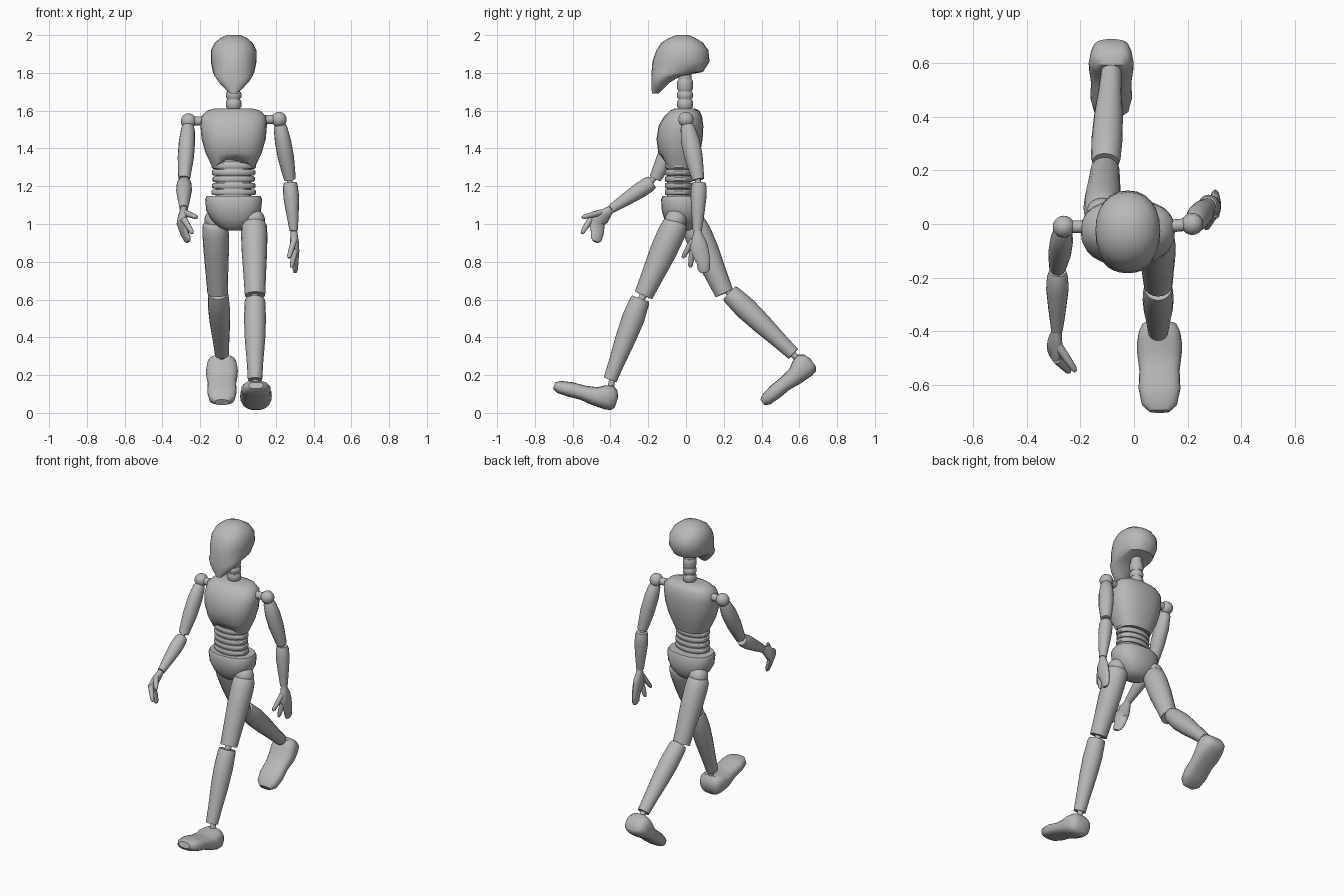
import bpy, bmesh, math
from mathutils import Vector, Matrix

default = bpy.data.objects.get("Cube")
if default:
    bpy.data.objects.remove(default, do_unlink=True)

grey = bpy.data.materials.new("plain grey")
grey.use_nodes = True
grey.diffuse_color = (0.48, 0.48, 0.48, 1)
grey.node_tree.nodes["Principled BSDF"].inputs["Base Color"].default_value = grey.diffuse_color


def finish(name, bm, smooth=True):
    bmesh.ops.recalc_face_normals(bm, faces=bm.faces)
    mesh = bpy.data.meshes.new(name)
    bm.to_mesh(mesh)
    bm.free()
    ob = bpy.data.objects.new(name, mesh)
    bpy.context.collection.objects.link(ob)
    mesh.materials.append(grey)
    if smooth:
        shade(ob)
    return ob


def activate(ob):
    bpy.ops.object.select_all(action='DESELECT')
    ob.select_set(True)
    bpy.context.view_layer.objects.active = ob


def shade(ob):
    activate(ob)
    bpy.ops.object.shade_smooth_by_angle(angle=math.radians(42))


def oval(center, a, b, power=2.0, n=20):
    """Ring of points on a superellipse with half-axes a and b."""
    pts = []
    for i in range(n):
        t = math.tau * i / n
        c, s = math.cos(t), math.sin(t)
        pts.append(center + a * math.copysign(abs(c) ** (2 / power), c)
                   + b * math.copysign(abs(s) ** (2 / power), s))
    return pts


def loft(name, rings):
    bm = bmesh.new()
    rows = [[bm.verts.new(p) for p in ring] for ring in rings]
    n = len(rows[0])
    for lo, hi in zip(rows, rows[1:]):
        for i in range(n):
            j = (i + 1) % n
            bm.faces.new((lo[i], lo[j], hi[j], hi[i]))
    bm.faces.new(rows[0])
    bm.faces.new(rows[-1])
    return finish(name, bm)


def stack(name, rows, x=-0.023, power=2.0, n=24, arch=0):
    """Loft upwards; each row is z, front y, back y, half width."""
    rings = [oval(Vector((x, (f + b) / 2, z)), Vector((w, 0, 0)),
                  Vector((0, (b - f) / 2, 0)), power, n) for z, f, b, w in rows]
    if arch:
        mid = (rows[0][1] + rows[0][2]) / 2
        for p in rings[0]:
            if p.y < mid:
                p.z += arch * max(0, 1 - ((p.x - x) / rows[0][3]) ** 2)
    return loft(name, rings)


def tube(name, path, radii, side=(1, 0, 0), power=2.0, n=16):
    """Loft along a path; radii are pairs (along side, across it)."""
    path = [Vector(p) for p in path]
    rings = []
    for i, p in enumerate(path):
        t = (path[min(i + 1, len(path) - 1)] - path[max(i - 1, 0)]).normalized()
        s = Vector(side)
        s = (s - t * s.dot(t)).normalized()
        rings.append(oval(p, s * radii[i][0], t.cross(s) * radii[i][1], power, n))
    return loft(name, rings)


def limb(name, a, b, profile, notch=0):
    """Straight tapered segment with an optional hinge slot in its lower end."""
    a, b = Vector(a), Vector(b)
    ob = tube(name, [a.lerp(b, t) for t, _, _ in profile], [p[1:] for p in profile])
    if notch:
        t = (b - a).normalized()
        s = Vector((1, 0, 0))
        s = (s - t * s.dot(t)).normalized()
        d = t.cross(s)
        bm = bmesh.new()
        bmesh.ops.create_cube(bm, size=1)
        frame = Matrix((s * notch, d * 0.4, t * notch * 1.8)).transposed().to_4x4()
        bm.transform(Matrix.Translation(b) @ frame)
        cutter = finish("slot_cutter", bm, False)
        cutter.hide_render = True
        mod = ob.modifiers.new("slot", 'BOOLEAN')
        mod.operation, mod.object, mod.solver = 'DIFFERENCE', cutter, 'EXACT'
        activate(ob)
        bpy.ops.object.modifier_apply(modifier=mod.name)
        bpy.data.objects.remove(cutter, do_unlink=True)
        shade(ob)
    return ob


def peg(name, a, b, r):
    tube(name, [a, b], [(r, r)] * 2, side=(0.3, 1, 0.2), n=12)


def ball(name, center, r):
    bm = bmesh.new()
    bmesh.ops.create_uvsphere(bm, u_segments=20, v_segments=12, radius=r)
    bm.transform(Matrix.Translation(center))
    finish(name, bm)


# Head and neck
stack("head", [(1.69, -.18, -.145, .018), (1.72, -.183, -.115, .05), (1.75, -.183, -.085, .078),
               (1.782, -.183, -.03, .1), (1.805, -.182, .09, .11), (1.86, -.178, .125, .121),
               (1.92, -.157, .118, .12), (1.96, -.13, .09, .1), (1.985, -.09, .05, .07),
               (2.0, -.05, .015, .035)], power=2.2)
stack("neck_core", [(1.59, -.04, .03, .034), (1.82, -.04, .03, .034)])
for i, (z, h) in enumerate([(1.635, .022), (1.682, .018), (1.735, .03)]):
    stack(f"neck_ring_{i}", [(z - h, -.042, .032, .036), (z - h * .6, -.047, .037, .041),
                             (z + h * .6, -.047, .037, .041), (z + h, -.042, .032, .036)])

# Chest with an arched lower front edge
stack("chest", [(1.29, -.125, .05, .108), (1.375, -.147, .075, .148), (1.45, -.156, .088, .17),
                (1.52, -.145, .092, .176), (1.57, -.115, .085, .172), (1.6, -.085, .07, .14),
                (1.612, -.06, .045, .1)], power=2.4, arch=.065)

# Waist discs around a core
stack("waist_core", [(1.12, -.1, .025, .095), (1.37, -.1, .025, .095)])
for i in range(6):
    z, w = 1.168 + i * .035, .112 + .003 * abs(i - 2)
    stack(f"waist_disc_{i}", [(z - .015, -.107, .032, w - .007), (z - .008, -.112, .037, w),
                              (z + .008, -.112, .037, w), (z + .015, -.107, .032, w - .007)])

# Pelvis
stack("pelvis", [(.965, -.06, .02, .04), (.985, -.09, .05, .08), (1.025, -.115, .075, .12),
                 (1.07, -.128, .085, .145), (1.13, -.132, .084, .151), (1.147, -.124, .076, .143)],
      power=2.4)

# Legs: hip, thigh, knee, shin, ankle
THIGH = [(-.06, .035, .035), (-.035, .056, .056), (.02, .067, .068), (.15, .07, .073),
         (.4, .067, .071), (.7, .06, .06), (1, .054, .05)]
SHIN = [(0, .05, .048), (.04, .055, .053), (.25, .058, .06), (.5, .054, .054),
        (.8, .043, .042), (1, .038, .036)]
FOOT = [(-.004, .025, .08, .045), (.01, .007, .115, .066), (.04, 0, .134, .078),
        (.08, 0, .122, .084), (.115, 0, .099, .083), (.18, .006, .085, .075),
        (.25, 0, .08, .078), (.31, 0, .067, .066), (.337, .015, .05, .038)]


def leg(side, hip, knee, shin_top, shin_end, heel, pitch):
    hip, knee, shin_top, shin_end = map(Vector, (hip, knee, shin_top, shin_end))
    ball(f"{side}_hip_ball", hip + Vector((0, 0, .02)), .058)
    limb(f"{side}_thigh", hip, knee, THIGH, .045)
    peg(f"{side}_knee_peg", knee.lerp(hip, .15), shin_top.lerp(shin_end, .1), .02)
    limb(f"{side}_shin", shin_top, shin_end, SHIN, .034)
    # Foot lofted from heel to toe along its pitched sole
    u = Vector((0, -math.cos(pitch), math.sin(pitch)))
    v = Vector((0, math.sin(pitch), math.cos(pitch)))
    heel = Vector(heel)
    rings = [oval(heel + u * d + v * (lo + hi) / 2, Vector((w, 0, 0)), v * (hi - lo) / 2, 2.7)
             for d, lo, hi, w in FOOT]
    loft(f"{side}_foot", rings)
    peg(f"{side}_ankle_peg", shin_end.lerp(shin_top, .15), heel + u * .045 + v * .08, .017)


leg("left", (.085, -.055, 1.0), (.09, -.225, .622), (.09, -.24, .605), (.09, -.402, .175),
    (.095, -.39, .005), math.radians(19))
leg("right", (-.12, .04, 1.0), (-.108, .203, .633), (-.106, .23, .635), (-.085, .568, .312),
    (-.085, .70, .22), math.radians(-34.5))

# Arms: shoulder, upper arm, elbow, forearm, hand
UPPER = [(0, .028, .028), (.06, .036, .038), (.3, .043, .05), (.6, .043, .048),
         (.85, .036, .038), (1, .031, .032)]
FORE = [(0, .033, .034), (.08, .039, .041), (.3, .042, .042), (.65, .033, .034), (1, .022, .024)]


def arm(side, shoulder, elbow, fore_top, wrist, palm, tip, wide, index, thumb):
    shoulder, elbow, fore_top, wrist, palm, tip, wide, index, thumb = map(
        Vector, (shoulder, elbow, fore_top, wrist, palm, tip, wide, index, thumb))
    wide.normalize()
    ball(f"{side}_shoulder_ball", shoulder, .041)
    peg(f"{side}_shoulder_peg", shoulder, (shoulder.x * .5, -.01, shoulder.z), .024)
    limb(f"{side}_upper_arm", shoulder.lerp(elbow, .08), elbow, UPPER, .022)
    peg(f"{side}_elbow_peg", elbow.lerp(shoulder, .1), fore_top.lerp(wrist, .1), .016)
    limb(f"{side}_forearm", fore_top, wrist, FORE)
    # Mitten of palm and joined fingers, with separate index finger and thumb
    back = -wide * .02
    tube(f"{side}_hand", [wrist, wrist.lerp(palm, .2), wrist.lerp(palm, .6), palm,
                          palm.lerp(tip, .5) + back, palm.lerp(tip, .85) + back, tip + back],
         [(.02, .018), (.026, .02), (.044, .024), (.05, .023), (.037, .018), (.032, .015),
          (.018, .008)], side=wide, n=14)
    for label, base, end in (("index_finger", palm + wide * .036, index),
                             ("thumb", wrist.lerp(palm, .45) + wide * .025, thumb)):
        tube(f"{side}_{label}", [base, base.lerp(end, .5), base.lerp(end, .88), end],
             [(.017, .017), (.015, .015), (.012, .012), (.006, .006)], side=wide, n=10)


arm("left", (.217, 0, 1.553), (.275, .065, 1.235), (.276, .069, 1.22), (.295, .06, .965),
    (.302, .07, .86), (.303, .075, .742), (0, -1, 0), (.283, .022, .77), (.268, -.018, .82))
arm("right", (-.262, -.01, 1.545), (-.285, -.163, 1.24), (-.285, -.178, 1.222),
    (-.287, -.395, 1.08), (-.298, -.475, 1.01), (-.256, -.495, .915), (.3, -.8, .45),
    (-.24, -.552, .95), (-.217, -.55, 1.035))
